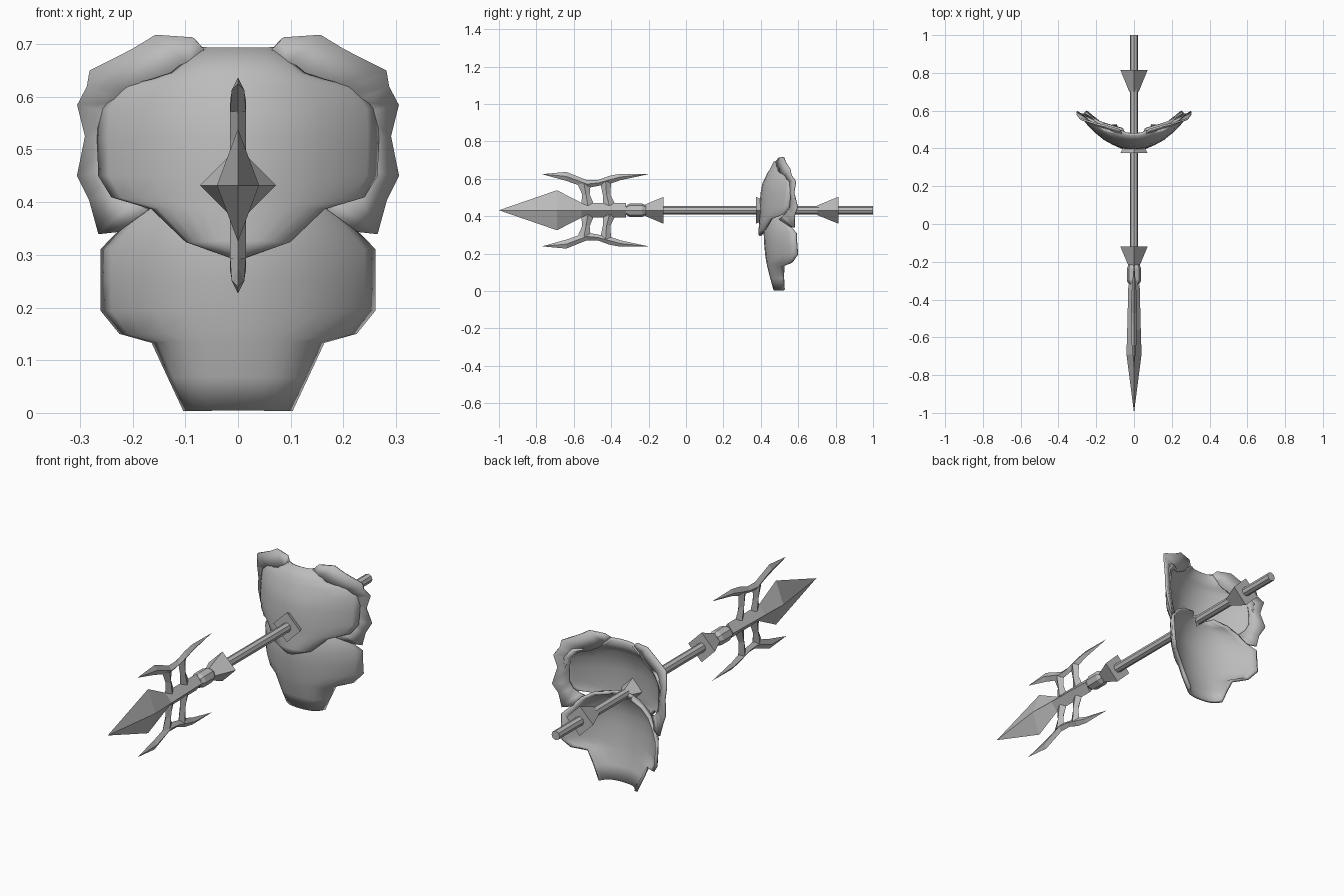
import bpy, bmesh, math

cube = bpy.data.objects.get("Cube")
if cube:
    bpy.data.objects.remove(cube, do_unlink=True)

AXIS = 0.432  # height of the shaft

grey = bpy.data.materials.new("plain grey")
grey.use_nodes = True
grey.diffuse_color = (0.5, 0.5, 0.5, 1)
bsdf = next(n for n in grey.node_tree.nodes if n.type == 'BSDF_PRINCIPLED')
bsdf.inputs["Base Color"].default_value = (0.5, 0.5, 0.5, 1)


def finish(name, bm, smooth=None, thickness=0):
    bmesh.ops.remove_doubles(bm, verts=bm.verts[:], dist=0.0005)
    bmesh.ops.recalc_face_normals(bm, faces=bm.faces[:])
    mesh = bpy.data.meshes.new(name)
    bm.to_mesh(mesh)
    bm.free()
    mesh.materials.append(grey)
    if smooth:
        mesh.shade_smooth()
        mesh.set_sharp_from_angle(angle=math.radians(smooth))
    obj = bpy.data.objects.new(name, mesh)
    bpy.context.collection.objects.link(obj)
    if thickness:
        mod = obj.modifiers.new("thickness", 'SOLIDIFY')
        mod.thickness = thickness
        mod.offset = 0
    return obj


def bridge(bm, rows, closed=False):
    for a, b in zip(rows, rows[1:]):
        n = len(a)
        for i in range(n if closed else n - 1):
            j = (i + 1) % n
            bm.faces.new((a[i], a[j], b[j], b[i]))


def loft(name, sections, sides=4, smooth=None):
    """Sections are (y, z, half x, half y, half z)."""
    bm = bmesh.new()
    rings = []
    for y, z, hx, hy, hz in sections:
        angles = [2 * math.pi * i / sides for i in range(sides)]
        rings.append([bm.verts.new((hx * math.cos(a), y + hy * math.sin(a), z + hz * math.sin(a)))
                      for a in angles])
    bridge(bm, rings, True)
    bm.faces.new(rings[0])
    bm.faces.new(rings[-1])
    return finish(name, bm, smooth)


def spindle(name, profile, sides=4):
    """Profile points are (y, half width, half height)."""
    return loft(name, [(y, AXIS, hx, 0, hz) for y, hx, hz in profile], sides)


def plate(name, rows, rim):
    """Curved sheet; rows are (z, half width, y at the middle)."""
    steps = [0, .2, .4, .6, .8, .92, 1]
    ts = [-t for t in steps[:0:-1]] + steps
    bm = bmesh.new()
    grid = [[bm.verts.new((t * w, y + 2.1 * (t * w) ** 2 + rim * t ** 6, z)) for t in ts]
            for z, w, y in rows]
    bridge(bm, grid)
    return finish(name, bm, 50, 0.014)


# Shaft and its square flared collars
spindle("shaft", [(-.34, .022, .022), (1, .022, .022)], 8)
spindle("front_flare", [(-.22, .03, .03), (-.12, .072, .072)])
spindle("guard_flare", [(.375, .072, .072), (.47, .024, .024)])
spindle("rear_flare", [(.70, .025, .025), (.815, .072, .072)])
spindle("grip_ring", [(-.318, .028, .026), (-.30, .038, .036), (-.235, .038, .036), (-.215, .028, .026)], 8)

# Spear head with its socket
spindle("blade", [(-1, 0, 0), (-.69, .04, .107), (-.56, .036, .04), (-.32, .03, .04)])

# Hooked prongs above and below the socket
crescent = [(-.77, .193, 0, 0), (-.64, .181, .012, .024), (-.53, .140, .015, .021),
            (-.47, .146, .015, .016), (-.41, .162, .015, .022), (-.35, .178, .012, .017), (-.2, .193, 0, 0)]
legs = {"front": [(-.525, .025, .035), (-.535, .085, .02), (-.545, .14, .035)],
        "rear": [(-.41, .025, .035), (-.425, .085, .02), (-.43, .155, .03)]}
for side, s in (("upper", 1), ("lower", -1)):
    loft(side + "_prong", [(y, AXIS + s * z, hx, 0, hz) for y, z, hx, hz in crescent])
    for end, pts in legs.items():
        loft(f"{side}_{end}_prong_leg", [(y, AXIS + s * z, .015, hy, 0) for y, z, hy in pts])

# Hand guard plates
plate("upper_guard", [
    (.30, .012, .395), (.327, .095, .395), (.39, .16, .40), (.41, .235, .40), (.45, .26, .40),
    (.52, .262, .405), (.575, .26, .415), (.615, .225, .435), (.627, .165, .44),
    (.64, .125, .45), (.69, .065, .475)], .01)
plate("lower_guard", [
    (.006, .098, .475), (.07, .128, .457), (.138, .16, .44), (.153, .22, .437), (.195, .255, .43),
    (.25, .255, .425), (.31, .255, .422), (.35, .215, .43), (.39, .18, .442),
    (.42, .13, .46), (.435, .06, .47)], .03)

# Scalloped wings around the upper guard
outer = [(.065, .48, .69), (.085, .50, .712), (.155, .52, .717), (.20, .53, .69), (.28, .555, .65),
         (.285, .56, .62), (.303, .585, .585), (.288, .575, .525), (.303, .595, .45),
         (.28, .58, .405), (.262, .58, .34), (.225, .56, .345)]
inner = [(.063, .485, .685), (.09, .485, .66), (.125, .50, .635), (.16, .51, .615), (.20, .53, .605),
         (.22, .54, .59), (.235, .545, .57), (.24, .55, .52), (.24, .55, .46),
         (.225, .54, .425), (.20, .52, .40), (.17, .50, .385)]
for side, s in (("left", 1), ("right", -1)):
    bm = bmesh.new()
    bridge(bm, [[bm.verts.new((s * x, y, z)) for x, y, z in loop] for loop in (inner, outer)])
    finish(side + "_wing", bm, 50, 0.01)
